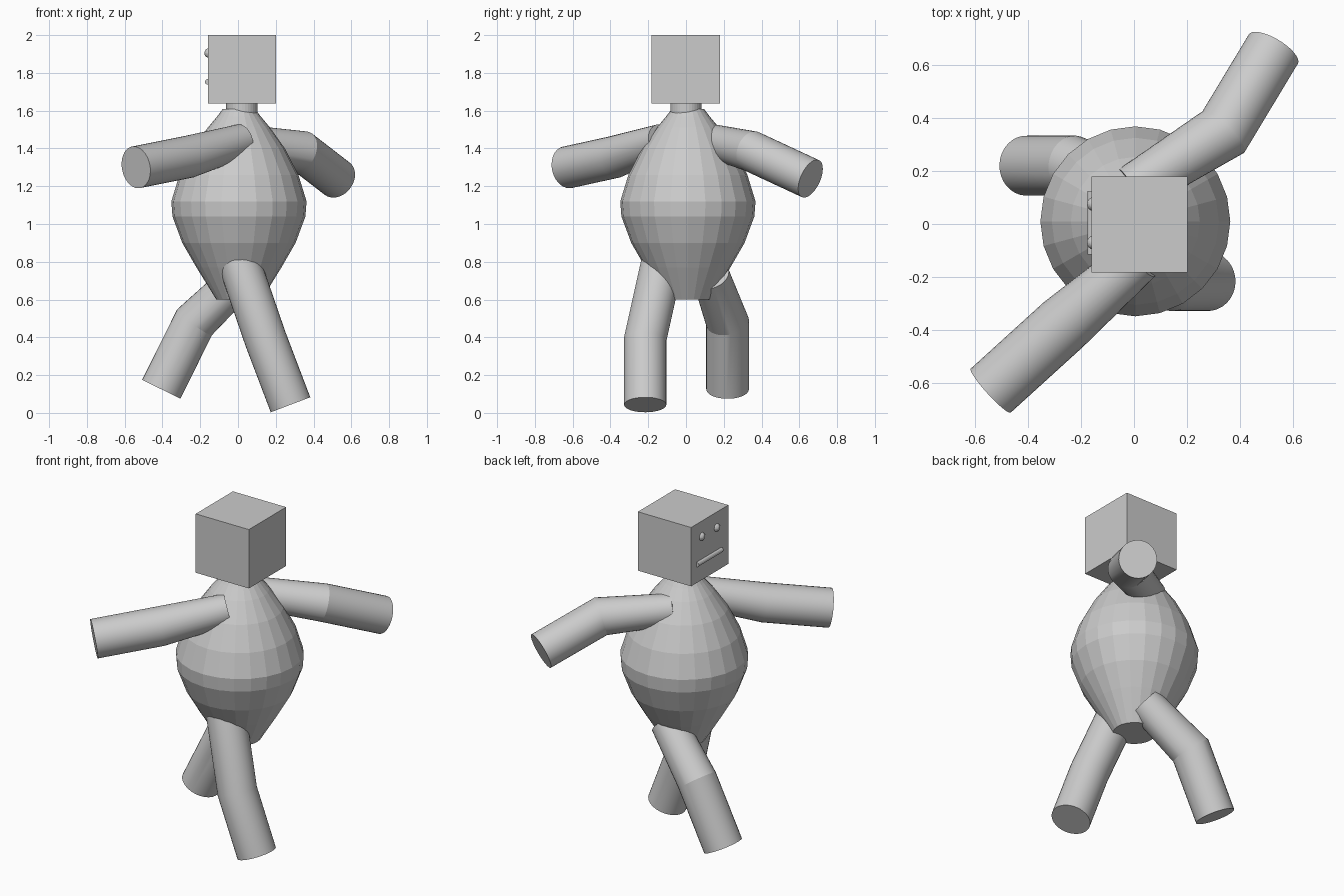
import bpy, bmesh, math
from mathutils import Vector

if "Cube" in bpy.data.objects:
    bpy.data.objects.remove(bpy.data.objects["Cube"])


def finish(name, bm, smooth=False):
    bmesh.ops.recalc_face_normals(bm, faces=bm.faces)
    mesh = bpy.data.meshes.new(name)
    bm.to_mesh(mesh)
    bm.free()
    ob = bpy.data.objects.new(name, mesh)
    bpy.context.collection.objects.link(ob)
    if smooth:
        for o in bpy.context.selected_objects:
            o.select_set(False)
        bpy.context.view_layer.objects.active = ob
        ob.select_set(True)
        bpy.ops.object.shade_smooth_by_angle(angle=math.radians(15))
    return ob


def skin(name, rings, smooth=False):
    """Bridge equal-sized rings of points and cap both ends."""
    bm = bmesh.new()
    rows = [[bm.verts.new(p) for p in ring] for ring in rings]
    n = len(rows[0])
    for a, b in zip(rows, rows[1:]):
        for i in range(n):
            j = (i + 1) % n
            bm.faces.new((a[i], a[j], b[j], b[i]))
    bm.faces.new(rows[0])
    bm.faces.new(rows[-1])
    return finish(name, bm, smooth)


def lathe(name, cx, cy, profile, n):
    angles = [2 * math.pi * i / n for i in range(n)]
    return skin(name, [[(cx + r * math.cos(a), cy + r * math.sin(a), z)
                        for a in angles] for r, z in profile])


def limb(name, root, joint, end, r_root, r, n=32):
    """Round two-part limb with a mitred joint."""
    root, joint, end = Vector(root), Vector(joint), Vector(end)
    d1, d2 = (joint - root).normalized(), (end - joint).normalized()
    mitre = (d1 + d2).normalized()
    u = d2.orthogonal().normalized()
    v = d2.cross(u)
    circle = [u * math.cos(2 * math.pi * i / n) + v * math.sin(2 * math.pi * i / n)
              for i in range(n)]
    turn = d2.rotation_difference(d1)
    tip = [end + c * r for c in circle]
    mid = [joint + c * r - d2 * ((c * r).dot(mitre) / d2.dot(mitre)) for c in circle]
    top = [root + (turn @ c) * r_root for c in circle]
    return skin(name, [top, mid, tip], True)


# Pear-shaped body
lathe("body", 0.005, 0.01,
      [(0.12, 0.60), (0.225, 0.77), (0.30, 0.90), (0.352, 1.04), (0.358, 1.12),
       (0.315, 1.26), (0.243, 1.40), (0.165, 1.51), (0.115, 1.57), (0.085, 1.61)], 24)

# Neck
lathe("neck", 0.02, 0.0, [(0.083, 1.55), (0.083, 1.66)], 32)

# Cube head
bm = bmesh.new()
bmesh.ops.create_cube(bm, size=0.362)
bmesh.ops.translate(bm, verts=bm.verts, vec=(0.021, -0.002, 1.819))
finish("head", bm)

# Eyes and mouth on the left side of the head
for side, y in (("left", -0.07), ("right", 0.075)):
    bm = bmesh.new()
    bmesh.ops.create_uvsphere(bm, u_segments=16, v_segments=10, radius=0.026)
    bmesh.ops.translate(bm, verts=bm.verts, vec=(-0.152, y, 1.905))
    finish(side + "_eye", bm, True)
limb("mouth", (-0.16, -0.115, 1.752), (-0.16, 0.0, 1.752), (-0.16, 0.125, 1.752),
     0.015, 0.015, 12)

# Arms
limb("front_arm", (0.02, -0.13, 1.44), (-0.265, -0.378, 1.355), (-0.54, -0.628, 1.30),
     0.09, 0.112)
limb("rear_arm", (-0.01, 0.13, 1.44), (0.337, 0.347, 1.385), (0.525, 0.659, 1.24),
     0.09, 0.108)

# Legs in a walking pose
limb("front_leg", (0.005, -0.125, 0.80), (0.146, -0.216, 0.39), (0.278, -0.216, 0.043),
     0.112, 0.112)
limb("rear_leg", (0.03, 0.13, 0.73), (-0.23, 0.22, 0.48), (-0.406, 0.22, 0.125),
     0.10, 0.113)
